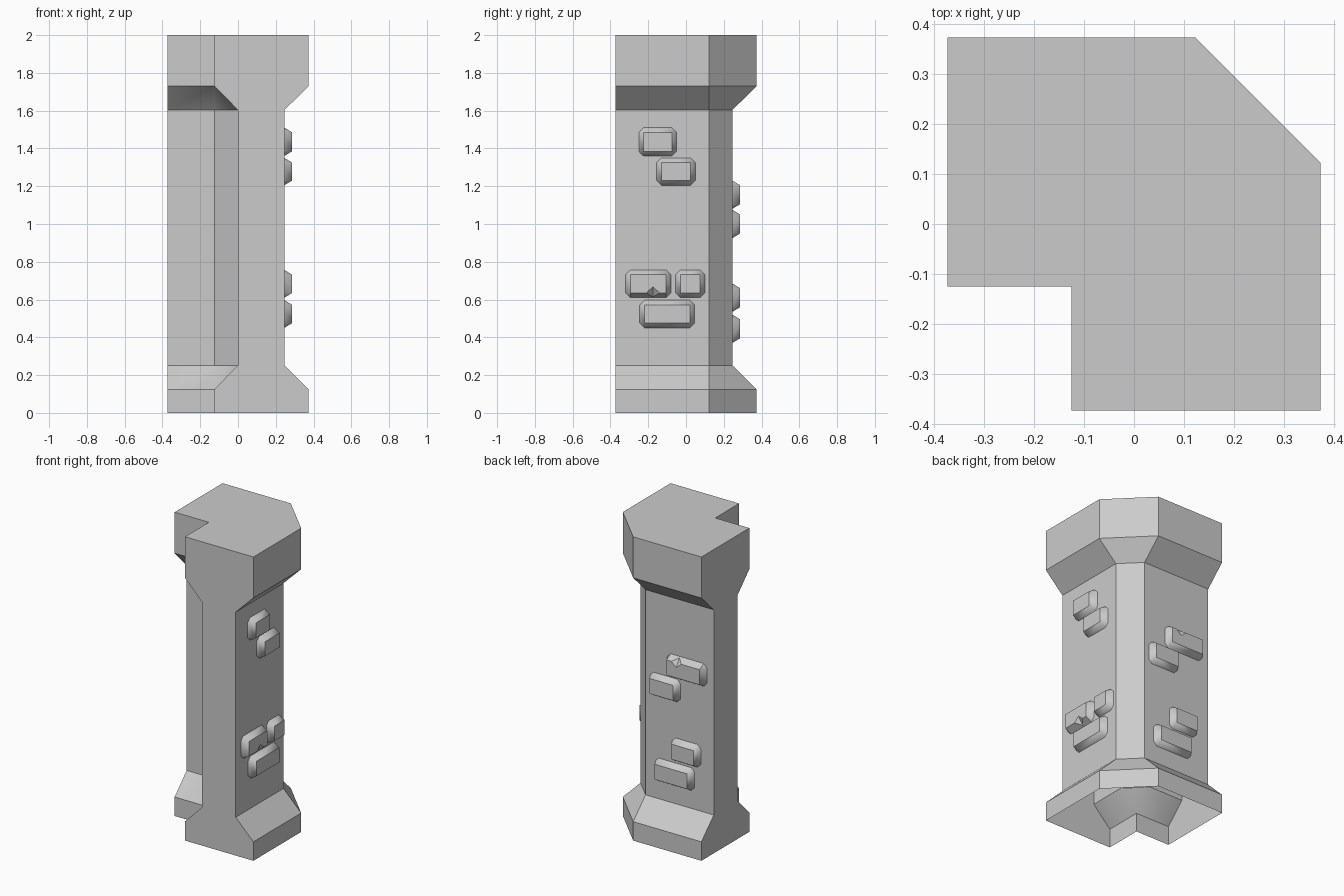
import bpy, bmesh

if "Cube" in bpy.data.objects:
    bpy.data.objects.remove(bpy.data.objects["Cube"])

WALL = 0.245   # shaft face position on the right and back sides
PROUD = 0.042  # how far the stones stick out
BEV = 0.025    # stone bevel width


def make_object(name, bm):
    mesh = bpy.data.meshes.new(name)
    bm.to_mesh(mesh)
    bm.free()
    ob = bpy.data.objects.new(name, mesh)
    bpy.context.collection.objects.link(ob)
    return ob


# Corner pillar: wide cap/base outline, narrow shaft outline (inner corner splits in two)
o = 0.374
wide = [(-o, o), (-o, -.125), (-.125, -.125), (-.125, -.125),
        (-.125, -o), (o, -o), (o, .123), (.123, o)]
slim = [(-o, WALL), (-o, 0), (-.125, 0), (0, -.125),
        (0, -o), (WALL, -o), (WALL, .123), (.123, WALL)]
levels = [(0, wide), (.125, wide), (.252, slim),
          (1.603, slim), (1.73, wide), (2, wide)]

bm = bmesh.new()
rings = [[bm.verts.new((x, y, z)) for x, y in outline] for z, outline in levels]
for band, (lo, hi) in enumerate(zip(rings, rings[1:])):
    for i in range(8):
        j = (i + 1) % 8
        f = bm.faces.new((lo[i], lo[j], hi[j], hi[i]))
        f.smooth = band in (1, 3) and i in (1, 2, 3)  # soft inner flare
bm.faces.new(rings[-1])  # top only, the underside is open
bmesh.ops.remove_doubles(bm, verts=bm.verts, dist=1e-4)
make_object("corner_pillar", bm)


def stone(name, side, u0, u1, v0, v1, chip=None, chip_top=False):
    """Bevelled stone on a wall; chip is the position of a notch in one long edge."""
    bm = bmesh.new()

    def vert(u, v, d):
        if chip_top:
            v = v0 + v1 - v
        d += WALL
        return bm.verts.new((d, u, v) if side == "right" else (u, d, v))

    c = BEV
    base = [vert(u, v, 0) for u, v in (
        (u0 + c, v0), (u1 - c, v0), (u1, v0 + c), (u1, v1 - c),
        (u1 - c, v1), (u0 + c, v1), (u0, v1 - c), (u0, v0 + c))]
    top = [vert(u, v, PROUD) for u, v in (
        (u0 + c, v0 + c), (u1 - c, v0 + c), (u1 - c, v1 - c), (u0 + c, v1 - c))]
    ring, face = [], list(top)
    for k in range(4):
        a, b = base[2 * k], base[2 * k + 1]
        n = (k + 1) % 4
        ring.append(bm.faces.new((top[n], b, base[(2 * k + 2) % 8])))
        if k or chip is None:
            ring.append(bm.faces.new((a, b, top[n], top[k])))
            continue
        # Notched edge
        p = vert(chip - .036, v0 + c, PROUD)
        q = vert(chip + .036, v0 + c, PROUD)
        tip = vert(chip, v0 + c + .032, PROUD)
        pit = vert(chip, v0 + c, PROUD * .5)
        mid = vert(chip, v0 + .005, PROUD * .2)
        for loop in ((a, mid, p, top[0]), (mid, b, top[1], q), (a, b, mid),
                     (mid, pit, p), (mid, q, pit), (pit, tip, p), (pit, q, tip)):
            bm.faces.new(loop)
        face = [top[0], p, tip, q, top[1], top[2], top[3]]
    bm.faces.new(face)
    for f in ring:
        f.smooth = True
    bmesh.ops.recalc_face_normals(bm, faces=bm.faces)
    make_object(name, bm)


# Stones on the right and back walls: (side, u range, z range, chip, chip on top edge)
stones = [
    ("right", -.25, -.05, 1.36, 1.51),
    ("right", -.155, .05, 1.205, 1.35),
    ("right", -.32, -.08, .61, .757, -.175),
    ("right", -.055, .10, .61, .757),
    ("right", -.245, .045, .45, .597),
    ("back", -.325, -.035, 1.08, 1.23, -.13, True),
    ("back", -.132, .09, .925, 1.075),
    ("back", -.28, -.07, .535, .685),
    ("back", -.235, .052, .37, .52),
]
for n, s in enumerate(stones, 1):
    stone(f"wall_stone_{n}", *s)
